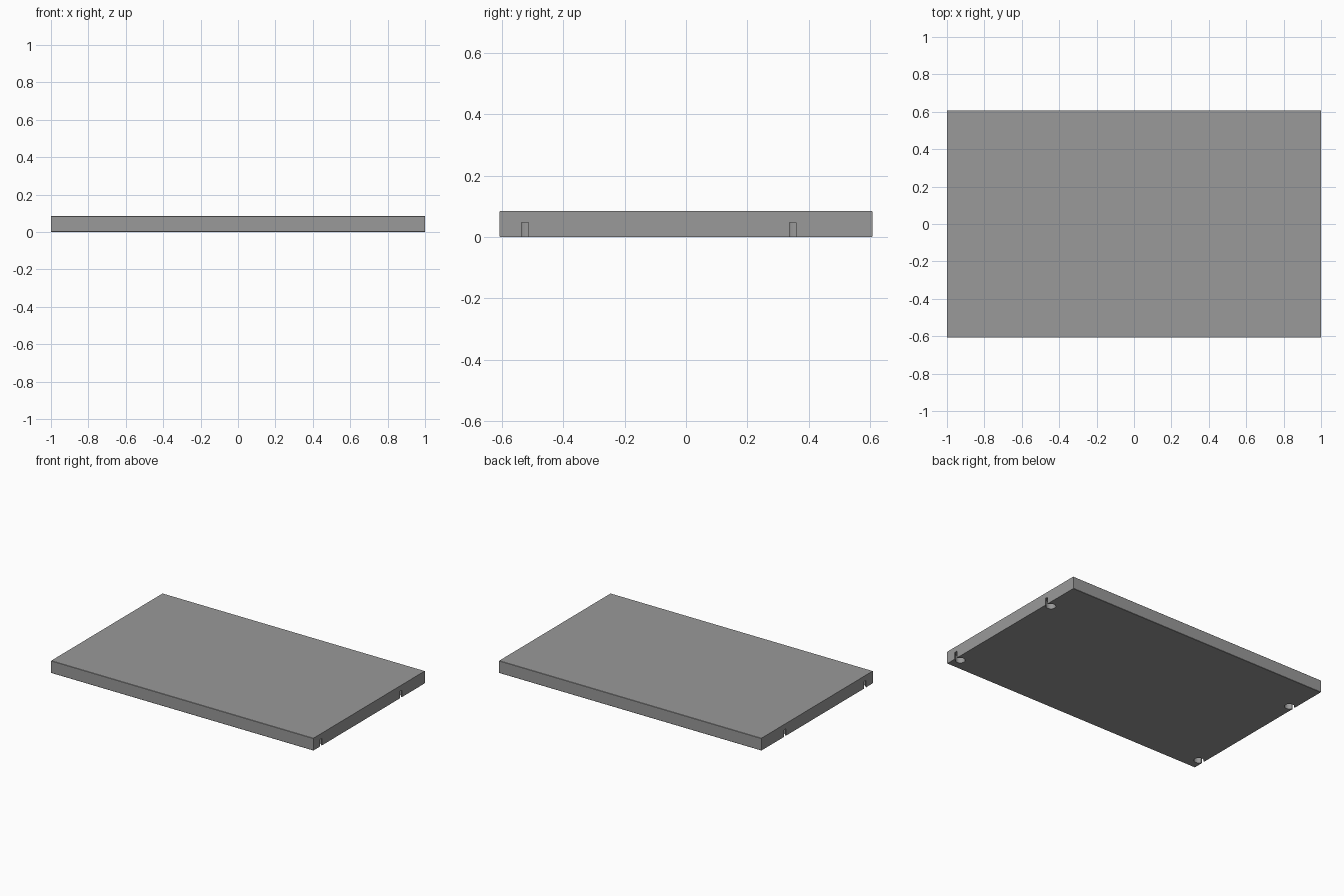
import bpy, bmesh, math

if "Cube" in bpy.data.objects:
    bpy.data.objects.remove(bpy.data.objects["Cube"])

LENGTH, DEPTH, HEIGHT = 2.0, 1.216, 0.085
HOLE_R, SLOT_HALF, HOLE_TOP = 0.031, 0.011, 0.048
HOLE_INSET = 0.036


def make_object(name, bm):
    bmesh.ops.recalc_face_normals(bm, faces=bm.faces)
    mesh = bpy.data.meshes.new(name)
    bm.to_mesh(mesh)
    bm.free()
    obj = bpy.data.objects.new(name, mesh)
    bpy.context.collection.objects.link(obj)
    return obj


# Shelf board with slightly eased long edges
bm = bmesh.new()
bmesh.ops.create_cube(bm, size=1)
for v in bm.verts:
    v.co = (v.co.x * LENGTH, v.co.y * DEPTH, (v.co.z + 0.5) * HEIGHT)
long_edges = [e for e in bm.edges
              if abs(e.verts[0].co.x - e.verts[1].co.x) > 1]
bmesh.ops.bevel(bm, geom=long_edges, offset=0.002, segments=1,
                profile=0.5, affect='EDGES')
shelf = make_object("shelf_board", bm)

# Dark grey finish
grey = bpy.data.materials.new("dark_grey")
grey.diffuse_color = (0.32, 0.32, 0.32, 1)
grey.use_nodes = True
grey.node_tree.nodes["Principled BSDF"].inputs["Base Color"].default_value = grey.diffuse_color
shelf.data.materials.append(grey)

# Keyhole cutters: round pocket plus a slot running out of the end face
bm = bmesh.new()
start = math.asin(SLOT_HALF / HOLE_R)
steps = 28
for side in (1, -1):
    for cy in (-0.525, 0.348):
        pts = []
        for i in range(steps + 1):
            a = start + (2 * math.pi - 2 * start) * i / steps
            pts.append((1 - HOLE_INSET + HOLE_R * math.cos(a),
                        HOLE_R * math.sin(a)))
        pts += [(1.02, -SLOT_HALF), (1.02, SLOT_HALF)]
        face = bm.faces.new([bm.verts.new((side * x, cy + y, -0.02))
                             for x, y in pts])
        ext = bmesh.ops.extrude_face_region(bm, geom=[face],
                                            use_keep_orig=True)
        top = [g for g in ext["geom"] if isinstance(g, bmesh.types.BMVert)]
        bmesh.ops.translate(bm, verts=top, vec=(0, 0, HOLE_TOP + 0.02))
cutter = make_object("pin_slot_cutter", bm)
cutter.data.materials.append(grey)
cutter.hide_render = True

# Cut the pockets and remove the helper
cut = shelf.modifiers.new("pin_slots", 'BOOLEAN')
cut.operation = 'DIFFERENCE'
cut.solver = 'EXACT'
cut.object = cutter
bpy.context.view_layer.objects.active = shelf
shelf.select_set(True)
bpy.ops.object.modifier_apply(modifier=cut.name)
bpy.data.objects.remove(cutter, do_unlink=True)
bpy.ops.object.shade_flat()
